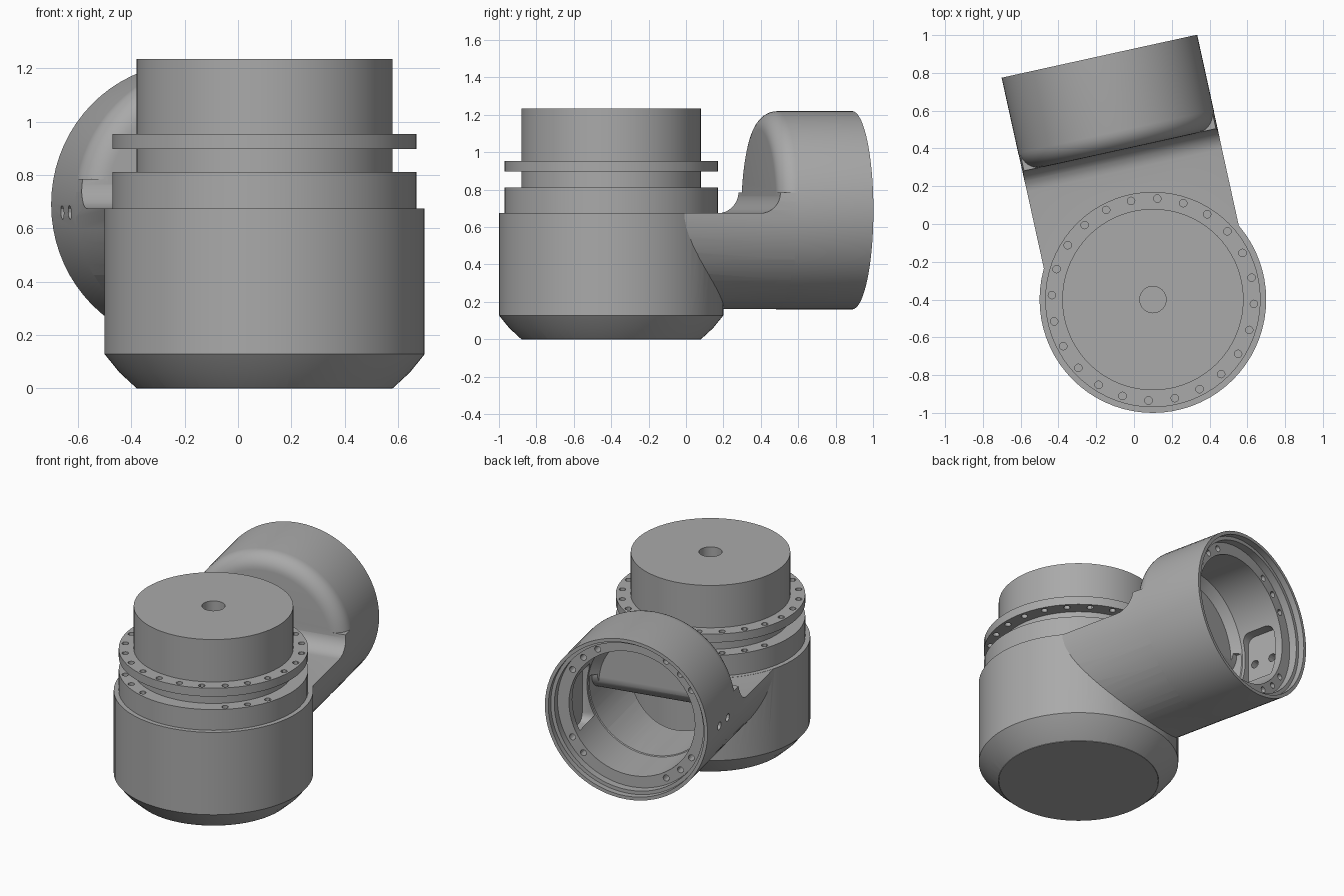
import bpy, bmesh, math
from mathutils import Matrix, Vector

cube = bpy.data.objects.get("Cube")
if cube:
    bpy.data.objects.remove(cube, do_unlink=True)

grey = bpy.data.materials.new("cast metal grey")
grey.use_nodes = True
colour = (0.4, 0.4, 0.4, 1)
grey.diffuse_color = colour
grey.node_tree.nodes["Principled BSDF"].inputs["Base Color"].default_value = colour

# Upright body frame, side port frame (x across, y outward, z up), port axis frame (z outward)
BODY = Matrix.Translation((0.1, -0.4, 0))
PORT = BODY @ Matrix.Rotation(math.radians(12.4), 4, 'Z')
AXIS_Z = 0.69
AXIS = PORT @ Matrix.Translation((0, 0, AXIS_Z)) @ Matrix.Rotation(-math.pi / 2, 4, 'X')
END = 1.319


def finish(name, bm, frame):
    bmesh.ops.recalc_face_normals(bm, faces=bm.faces)
    bm.transform(frame)
    mesh = bpy.data.meshes.new(name)
    bm.to_mesh(mesh)
    bm.free()
    mesh.materials.append(grey)
    obj = bpy.data.objects.new(name, mesh)
    bpy.context.collection.objects.link(obj)
    return obj


def lathe(name, profile, frame=BODY, n=72, ring=False):
    """Turn (radius, height) points; capped at both ends, or closed as a ring."""
    bm = bmesh.new()
    loops = [[bm.verts.new((r * math.cos(a), r * math.sin(a), z))
              for a in (2 * math.pi * i / n for i in range(n))] for r, z in profile]
    pairs = list(zip(loops, loops[1:]))
    if ring:
        pairs.append((loops[-1], loops[0]))
    else:
        bm.faces.new(loops[0])
        bm.faces.new(loops[-1])
    for lo, hi in pairs:
        for i in range(n):
            j = (i + 1) % n
            bm.faces.new((lo[i], lo[j], hi[j], hi[i]))
    return finish(name, bm, frame)


def prism(name, outline, half_width, frame=PORT):
    """Extrude an outline in the (outward, up) plane across the port."""
    bm = bmesh.new()
    face = bm.faces.new([bm.verts.new((-half_width, y, z)) for y, z in outline])
    out = bmesh.ops.extrude_face_region(bm, geom=[face])
    moved = [v for v in out["geom"] if isinstance(v, bmesh.types.BMVert)]
    bmesh.ops.translate(bm, verts=moved, vec=(2 * half_width, 0, 0))
    return finish(name, bm, frame)


def drills(name, radius, circle, angles, z0, z1, frame):
    """Several drill pins on a bolt circle, as one cutter."""
    bm = bmesh.new()
    for deg in angles:
        a = math.radians(deg)
        place = Matrix.Translation((circle * math.cos(a), circle * math.sin(a), (z0 + z1) / 2))
        bmesh.ops.create_cone(bm, cap_ends=True, segments=12, radius1=radius,
                              radius2=radius, depth=z1 - z0, matrix=place)
    return finish(name, bm, frame)


def combine(obj, other, operation):
    mod = obj.modifiers.new("combine", 'BOOLEAN')
    mod.operation, mod.object, mod.solver = operation, other, 'EXACT'
    bpy.context.view_layer.update()
    deps = bpy.context.evaluated_depsgraph_get()
    mesh = bpy.data.meshes.new_from_object(obj.evaluated_get(deps))
    obj.modifiers.clear()
    obj.data = mesh
    bpy.data.objects.remove(other, do_unlink=True)


def arc(cx, cy, r, start, stop, steps=8):
    return [(cx + r * math.cos(math.radians(start + (stop - start) * i / steps)),
             cy + r * math.sin(math.radians(start + (stop - start) * i / steps)))
            for i in range(steps + 1)]


def groups(first):
    return [first + 90 * q + 15 * k for q in range(4) for k in range(3)]


# Housing: chamfered drum with a narrower collar
housing = lathe("housing", [(0.48, 0), (0.545, 0.06), (0.6, 0.128), (0.6, 0.675),
                            (0.57, 0.675), (0.57, 0.812)])

# Lower half of the side port, with a concave sweep up into the shoulder
neck = lathe("port_neck", [(0.529, 0.1), (0.529, 0.95)], AXIS)
sweep = arc(0.70, 0.786, 0.112, 270, 360)
combine(neck, prism("sweep", [(0, 0.05), (0, 0.674)] + sweep + [(1.0, 0.786), (1.0, 0.05)], 0.7),
        'INTERSECT')
combine(housing, neck, 'UNION')

# Round port barrel with a soft front shoulder
shoulder = arc(0.43, 0.91, 0.1, 270, 360)
combine(housing, lathe("barrel", shoulder + [(0.53, END)], AXIS), 'UNION')

# Hollow inside: motor bore, drum cavity, lower channel, stepped barrel bore
combine(housing, lathe("bore", [(0.482, -0.1), (0.482, 1.0)]), 'DIFFERENCE')
combine(housing, lathe("cavity", [(0.54, 0.17), (0.54, 0.615)]), 'DIFFERENCE')
channel = lathe("channel", [(0.405, 0.3), (0.405, 1.0)], AXIS)
combine(channel, prism("ceiling", arc(0.76, 0.74, 0.13, 270, 360) +
                       [(1.1, 0.74), (1.1, 0.1), (0.2, 0.1), (0.2, 0.61)], 0.7), 'INTERSECT')
combine(housing, channel, 'DIFFERENCE')
combine(housing, lathe("barrel_bore", [(0.36, 0.88), (0.41, 0.93), (0.41, 1.23), (0.485, 1.23),
                                       (0.485, 1.28), (0.508, 1.28), (0.508, 1.4)], AXIS),
        'DIFFERENCE')

# Shallow rounded pockets on both inner walls
for side in (-1, 1):
    corners = [p for cy, cz, a in ((1.13, 0.80, 0), (1.0, 0.80, 90), (1.0, 0.50, 180),
                                   (1.13, 0.50, 270)) for p in arc(cy, cz, 0.05, a, a + 90, 4)]
    place = PORT @ Matrix.Translation((side * 0.4, 0, 0))
    combine(housing, prism("pocket", corners, 0.04, place), 'DIFFERENCE')

# Two small cable holes through one side wall
for out in (1.0, 1.13):
    place = PORT @ Matrix.Translation((-0.48, out, 0.66)) @ Matrix.Rotation(math.pi / 2, 4, 'Y')
    combine(housing, drills("cable_hole", 0.026, 0, [0], -0.12, 0.12, place), 'DIFFERENCE')

# Bolt holes in the port rim and the collar
combine(housing, drills("rim_holes", 0.02, 0.447, groups(30), 1.14, 1.26, AXIS), 'DIFFERENCE')
combine(housing, drills("collar_holes", 0.02, 0.535, groups(42.5), 0.7, 0.9, BODY), 'DIFFERENCE')

# Bolt flange around the motor
flange = lathe("bolt_flange", [(0.475, 0.898), (0.57, 0.898), (0.57, 0.954), (0.475, 0.954)],
               ring=True)
combine(flange, drills("flange_holes", 0.02, 0.535, [15 * i - 2.5 for i in range(24)],
                       0.85, 1.0, BODY), 'DIFFERENCE')

# Motor drum running through the housing, with a blind shaft hole
motor = lathe("motor_drum", [(0.48, 0), (0.48, 1.235)])
combine(motor, lathe("shaft_hole", [(0.07, 1.08), (0.07, 1.3)], n=32), 'DIFFERENCE')

for obj in (housing, flange, motor):
    bpy.ops.object.select_all(action='DESELECT')
    obj.select_set(True)
    bpy.context.view_layer.objects.active = obj
    bpy.ops.object.shade_smooth_by_angle(angle=math.radians(30))
